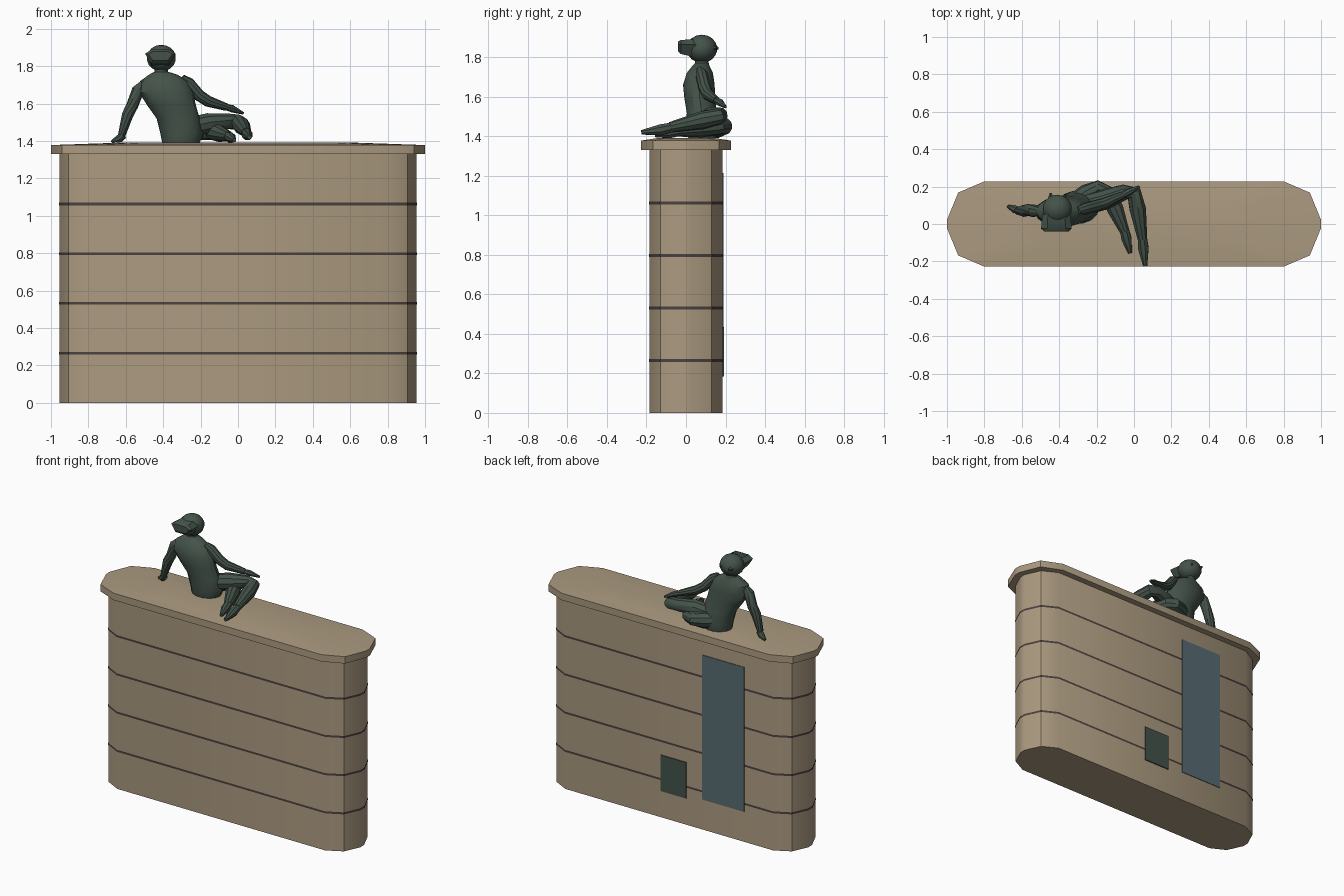
import bpy, bmesh, math
from mathutils import Vector

cube = bpy.data.objects.get("Cube")
if cube:
    bpy.data.objects.remove(cube, do_unlink=True)


def material(name, rgb):
    m = bpy.data.materials.new(name)
    m.use_nodes = True
    m.diffuse_color = (*rgb, 1)
    m.node_tree.nodes["Principled BSDF"].inputs["Base Color"].default_value = (*rgb, 1)
    return m


stone = material("tan stone", (0.41, 0.325, 0.215))
joint = material("dark joint", (0.07, 0.052, 0.05))
bronze = material("green bronze", (0.058, 0.086, 0.068))
slate = material("blue slate", (0.095, 0.145, 0.168))


def finish(name, bm, mat):
    bmesh.ops.recalc_face_normals(bm, faces=bm.faces)
    mesh = bpy.data.meshes.new(name)
    bm.to_mesh(mesh)
    bm.free()
    mesh.materials.append(mat)
    ob = bpy.data.objects.new(name, mesh)
    bpy.context.collection.objects.link(ob)
    bpy.ops.object.select_all(action="DESELECT")
    ob.select_set(True)
    bpy.context.view_layer.objects.active = ob
    bpy.ops.object.shade_smooth_by_angle(angle=math.radians(32))
    return ob


def loft(name, rings, mat, caps=True):
    """Skin a list of point rings into one closed body."""
    bm = bmesh.new()
    rows = [[bm.verts.new(p) for p in ring] for ring in rings]
    n = len(rows[0])
    for a, b in zip(rows, rows[1:]):
        for i in range(n):
            j = (i + 1) % n
            bm.faces.new((a[i], a[j], b[j], b[i]))
    if caps:
        bm.faces.new(rows[0])
        bm.faces.new(rows[-1])
    return finish(name, bm, mat)


def outline(quarter, z, grow=0.0, scale=1.0):
    """Mirror three corner points into a full plan outline."""
    q = [((x + grow) * scale, (y + grow) * scale) for x, y in quarter]
    right = [(x, -y) for x, y in q] + [(x, y) for x, y in reversed(q)]
    return [(x, y, z) for x, y in right] + [(-x, -y, z) for x, y in right]


def tube(name, path, mat, sides=10):
    """Tapered limb through (point, radius) pairs."""
    pts = [Vector(p) for p, r in path]
    rings = []
    for i, (p, r) in enumerate(path):
        t = (pts[min(i + 1, len(pts) - 1)] - pts[max(i - 1, 0)]).normalized()
        side = t.cross(Vector((0.3, 0.2, 1))).normalized()
        up = side.cross(t)
        rings.append([pts[i] + r * (side * math.cos(a) + up * math.sin(a))
                      for a in (math.tau * k / sides for k in range(sides))])
    return loft(name, rings, mat)


def box(name, lo, hi, mat):
    corners = [(lo[0], lo[1]), (hi[0], lo[1]), (hi[0], hi[1]), (lo[0], hi[1])]
    return loft(name, [[(x, y, z) for x, y in corners] for z in (lo[2], hi[2])], mat)


# Plinth body, joints and domed coping
BODY = [(0.80, 0.185), (0.905, 0.13), (0.955, 0.02)]
CAP = [(0.80, 0.228), (0.94, 0.168), (1.0, 0.022)]
loft("plinth_body", [outline(BODY, 0), outline(BODY, 1.34)], stone)
for k in range(1, 5):
    z = 0.2657 * k
    loft(f"plinth_joint_{k}", [outline(BODY, z - 0.007, 0.002),
                               outline(BODY, z + 0.007, 0.002)], joint, caps=False)
loft("plinth_coping", [outline(CAP, 1.33), outline(CAP, 1.378),
                       outline(CAP, 1.392, scale=0.6)], stone)

# Rear plates
box("rear_tall_panel", (-0.58, 0.18, 0.21), (-0.255, 0.189, 1.215), slate)
box("rear_small_plaque", (-0.135, 0.18, 0.185), (0.062, 0.192, 0.435), bronze)

# Torso and neck: height, centre x, centre y, half width, half depth
TORSO = [(1.39, -0.305, 0.09, 0.10, 0.08), (1.44, -0.30, 0.09, 0.115, 0.09),
         (1.52, -0.32, 0.08, 0.115, 0.078), (1.59, -0.355, 0.07, 0.13, 0.08),
         (1.66, -0.385, 0.065, 0.145, 0.082), (1.72, -0.395, 0.07, 0.128, 0.068),
         (1.755, -0.40, 0.075, 0.075, 0.045), (1.77, -0.41, 0.08, 0.036, 0.036),
         (1.81, -0.415, 0.08, 0.034, 0.034)]
loft("torso", [[(cx + rx * math.cos(a), cy + ry * math.sin(a), z)
                for a in (math.tau * k / 14 for k in range(14))]
               for z, cx, cy, rx, ry in TORSO], bronze)

# Head
bm = bmesh.new()
bmesh.ops.create_uvsphere(bm, u_segments=14, v_segments=9, radius=1)
for v in bm.verts:
    v.co = Vector((-0.41 + 0.08 * v.co.x, 0.08 + 0.078 * v.co.y, 1.843 + 0.071 * v.co.z))
finish("head", bm, bronze)

# Angular face: half width and half height change along the depth
loft("face", [[(-0.415 + w * sx, y, z + h * sz)
               for sx, sz in ((-1, 0.4), (-0.6, 1), (0.6, 1), (1, 0.4), (0.6, -1), (-0.6, -1))]
              for y, z, w, h in ((-0.04, 1.855, 0.065, 0.024), (-0.025, 1.852, 0.082, 0.036),
                                 (0.05, 1.845, 0.075, 0.045))], bronze)

# Hair tufts
for name, x, y in (("left", -0.375, 0.155), ("right", -0.445, 0.165)):
    tube(f"{name}_hair_tuft", [((x, 0.11, 1.852), 0.026), ((x, y, 1.845), 0.006)], bronze, 6)

# Arms
tube("right_arm", [((-0.49, 0.07, 1.715), 0.022), ((-0.535, 0.07, 1.67), 0.034),
                   ((-0.565, 0.075, 1.59), 0.032), ((-0.59, 0.07, 1.54), 0.032),
                   ((-0.622, 0.07, 1.43), 0.02)], bronze)
tube("right_hand", [((-0.612, 0.07, 1.43), 0.02), ((-0.635, 0.078, 1.412), 0.022),
                    ((-0.675, 0.095, 1.396), 0.008)], bronze, 8)
tube("left_arm", [((-0.30, 0.07, 1.735), 0.022), ((-0.265, 0.08, 1.71), 0.032),
                  ((-0.21, 0.095, 1.645), 0.032), ((-0.16, 0.11, 1.612), 0.03),
                  ((-0.06, 0.155, 1.58), 0.02)], bronze)
tube("left_hand", [((-0.07, 0.15, 1.582), 0.016), ((-0.03, 0.17, 1.572), 0.02),
                   ((0.028, 0.20, 1.548), 0.007)], bronze, 8)

# Legs folded to one side, with feet pointing forward
tube("left_leg", [((-0.27, 0.10, 1.47), 0.055), ((-0.16, 0.13, 1.495), 0.055),
                  ((-0.05, 0.17, 1.505), 0.042), ((0.0, 0.165, 1.50), 0.042),
                  ((0.02, 0.08, 1.48), 0.046), ((0.045, -0.08, 1.445), 0.027)], bronze)
tube("left_foot", [((0.044, -0.07, 1.445), 0.026), ((0.05, -0.13, 1.432), 0.03),
                   ((0.06, -0.225, 1.42), 0.012)], bronze, 8)
tube("right_leg", [((-0.34, 0.10, 1.45), 0.05), ((-0.25, 0.16, 1.448), 0.055),
                   ((-0.19, 0.19, 1.45), 0.045), ((-0.14, 0.165, 1.45), 0.044),
                   ((-0.10, 0.08, 1.44), 0.046), ((-0.05, -0.04, 1.425), 0.027)], bronze)
tube("right_foot", [((-0.052, -0.03, 1.426), 0.026), ((-0.04, -0.08, 1.418), 0.029),
                    ((-0.02, -0.155, 1.404), 0.011)], bronze, 8)
